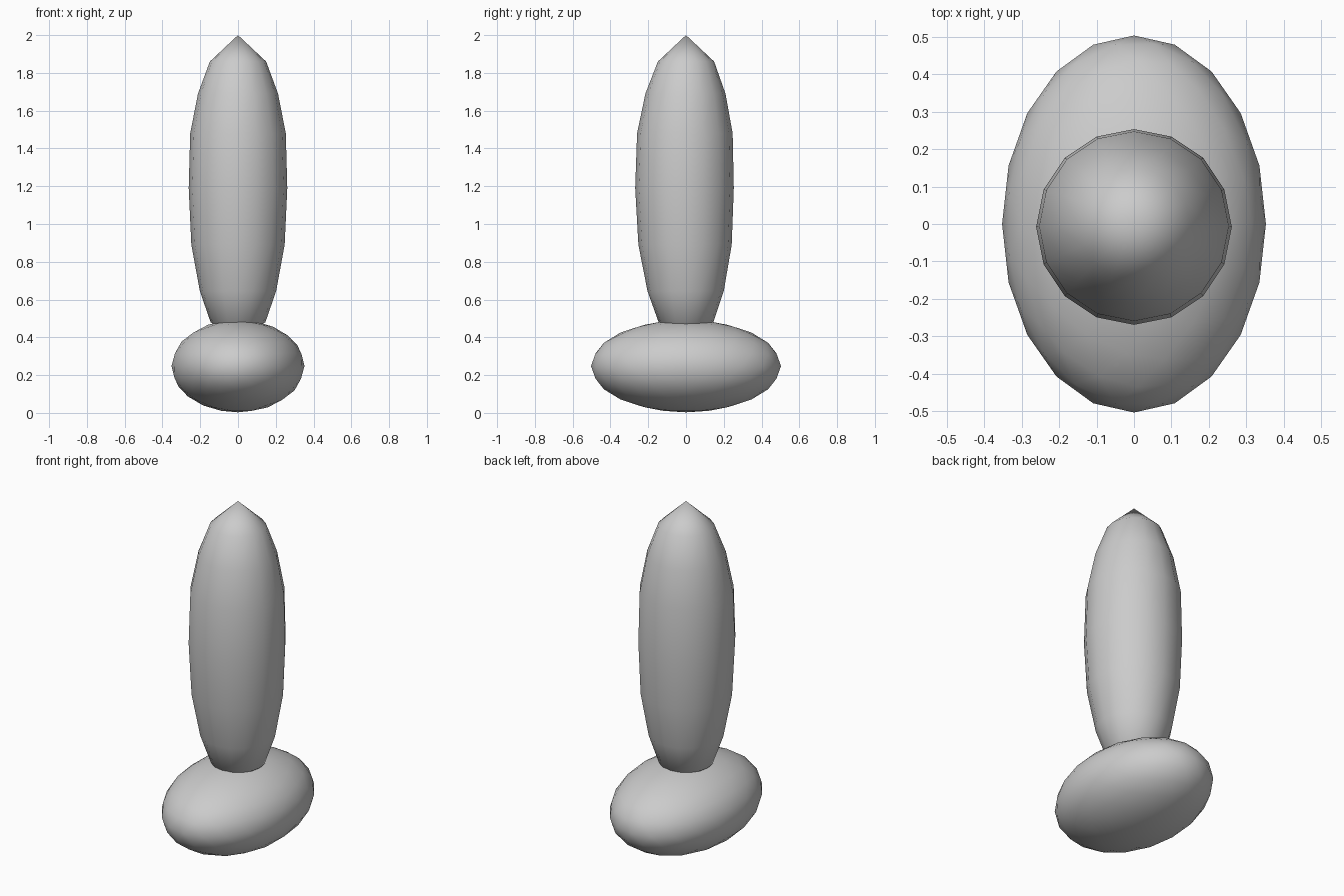
import bpy, bmesh
from math import sin, cos, pi

if "Cube" in bpy.data.objects:
    bpy.data.objects.remove(bpy.data.objects["Cube"])


def add_object(name, bm):
    bmesh.ops.recalc_face_normals(bm, faces=bm.faces)
    for f in bm.faces:
        f.smooth = True
    mesh = bpy.data.meshes.new(name)
    bm.to_mesh(mesh)
    bm.free()
    obj = bpy.data.objects.new(name, mesh)
    bpy.context.collection.objects.link(obj)
    return obj


# Base: flattened faceted ball, longer front to back
bm = bmesh.new()
bmesh.ops.create_icosphere(bm, subdivisions=3, radius=1)
bmesh.ops.scale(bm, vec=(0.352, 0.503, 0.245), verts=bm.verts)
bmesh.ops.translate(bm, vec=(0, 0, 0.248), verts=bm.verts)
add_object("base", bm)

# Column: 16-sided swelling shaft with a pointed tip, (radius, y offset, z)
SIDES = 16
profile = [(0.145, 0, 0.48), (0.202, -0.002, 0.645), (0.247, -0.005, 0.89),
           (0.261, -0.008, 1.19), (0.253, -0.006, 1.48),
           (0.212, -0.003, 1.69), (0.149, 0, 1.86)]
bm = bmesh.new()
rings = [[bm.verts.new((r * cos(2 * pi * i / SIDES),
                        y + r * sin(2 * pi * i / SIDES), z))
          for i in range(SIDES)] for r, y, z in profile]
bottom = bm.verts.new((0, 0, 0.38))
tip = bm.verts.new((0, 0, 2.0))
for i in range(SIDES):
    j = (i + 1) % SIDES
    for a, b in zip(rings, rings[1:]):
        bm.faces.new((a[i], a[j], b[j], b[i]))
    bm.faces.new((rings[0][j], rings[0][i], bottom))
    bm.faces.new((rings[-1][i], rings[-1][j], tip))
add_object("column", bm)
